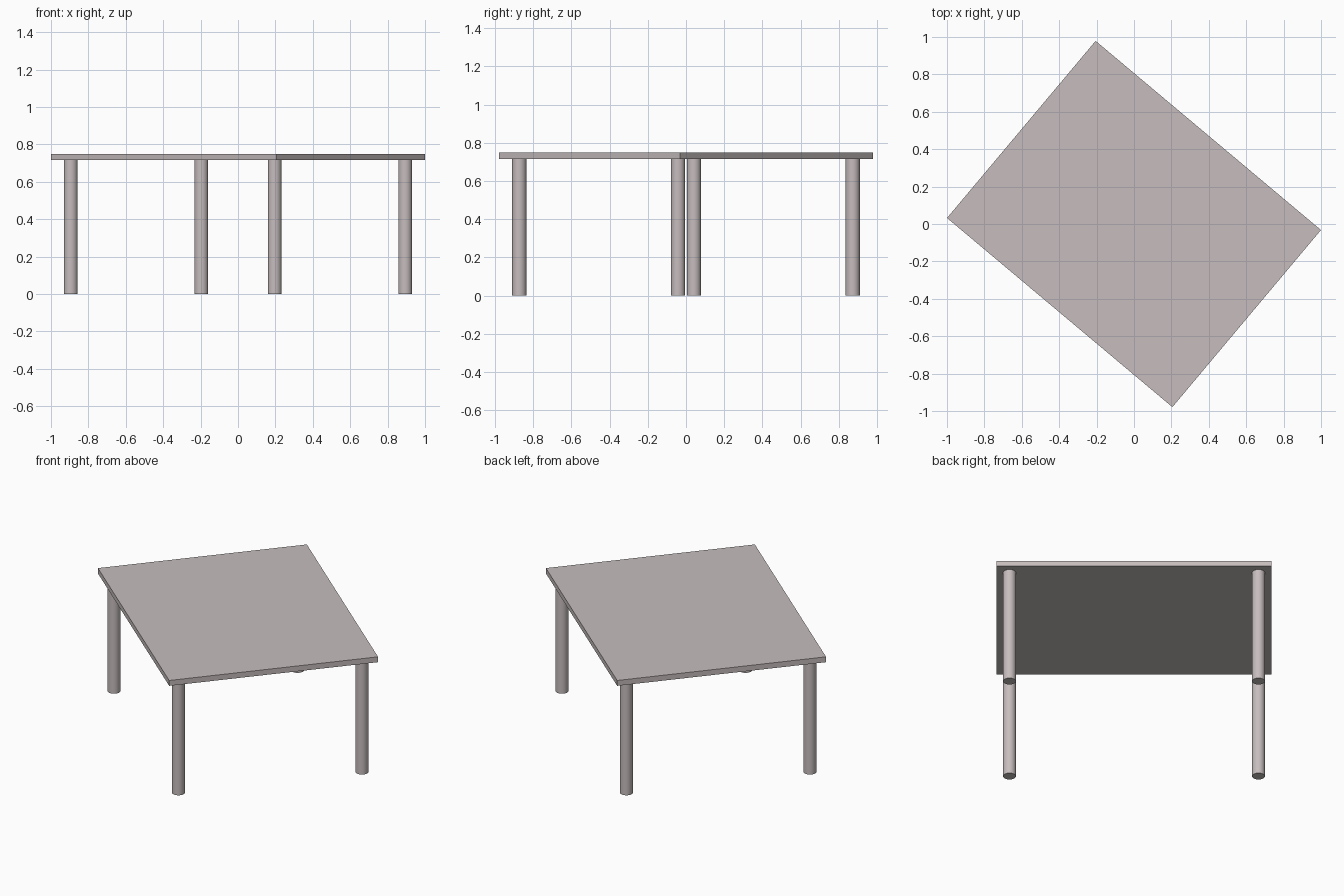
import bpy, math
from mathutils import Matrix

if "Cube" in bpy.data.objects:
    bpy.data.objects.remove(bpy.data.objects["Cube"])

TURN = Matrix.Rotation(math.radians(-40), 4, 'Z')
LENGTH, WIDTH, TOP, THICK = 1.573, 1.236, 0.75, 0.034
INSET, RADIUS = 0.075, 0.037

mat = bpy.data.materials.new("warm grey")
mat.diffuse_color = (0.57, 0.51, 0.51, 1)
mat.use_nodes = True
mat.node_tree.nodes["Principled BSDF"].inputs["Base Color"].default_value = mat.diffuse_color

# Table top: thin slab turned 40 degrees
bpy.ops.mesh.primitive_cube_add(size=1)
top = bpy.context.object
top.name = "table_top"
top.data.transform(Matrix.Diagonal((LENGTH, WIDTH, THICK, 1)))
top.matrix_world = TURN @ Matrix.Translation((0, 0, TOP - THICK / 2))
top.data.materials.append(mat)

# Four round legs, inset from the corners
leg_height = TOP - THICK
names = {(1, 1): "back_leg", (1, -1): "right_leg", (-1, 1): "left_leg", (-1, -1): "front_leg"}
names = {(1, 1): "right_leg", (1, -1): "front_leg", (-1, 1): "back_leg", (-1, -1): "left_leg"}
for (sx, sy), name in names.items():
    bpy.ops.mesh.primitive_cylinder_add(vertices=32, radius=RADIUS, depth=leg_height)
    leg = bpy.context.object
    leg.name = name
    leg.matrix_world = TURN @ Matrix.Translation(
        (sx * (LENGTH / 2 - INSET), sy * (WIDTH / 2 - INSET), leg_height / 2))
    leg.data.materials.append(mat)
    bpy.ops.object.shade_smooth_by_angle()
